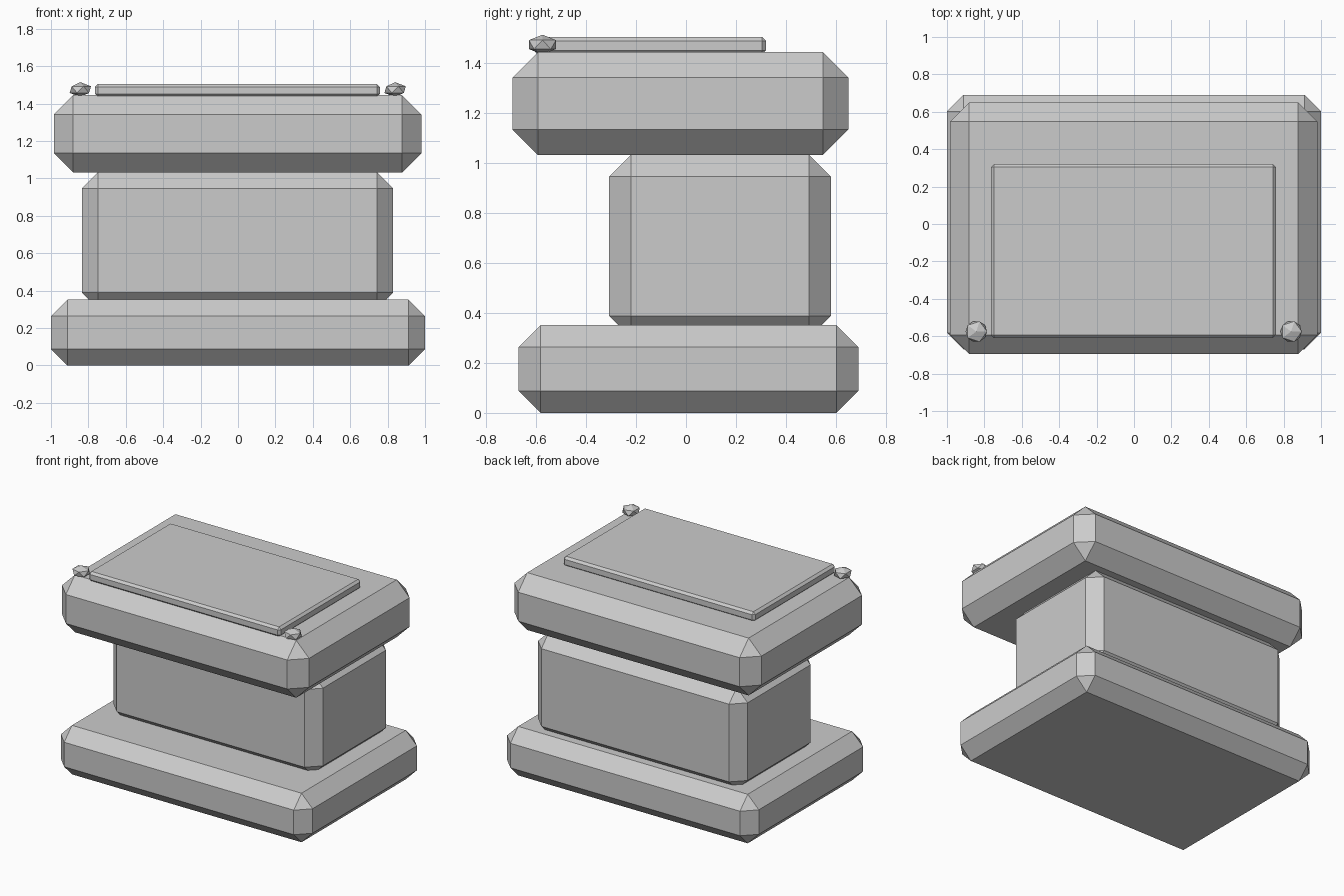
import bpy

cube = bpy.data.objects.get("Cube")
if cube:
    bpy.data.objects.remove(cube, do_unlink=True)

# Single stone colour
stone = bpy.data.materials.new("grey_stone")
stone.use_nodes = True
grey = (0.6, 0.6, 0.6, 1)
stone.diffuse_color = grey
stone.node_tree.nodes["Principled BSDF"].inputs["Base Color"].default_value = grey


def block(name, xs, ys, zs, chamfer):
    """Box between the given limits with single-segment chamfered edges."""
    spans = (xs, ys, zs)
    bpy.ops.mesh.primitive_cube_add(size=1, location=[(a + b) / 2 for a, b in spans])
    ob = bpy.context.object
    ob.name = name
    ob.scale = [b - a for a, b in spans]
    bpy.ops.object.transform_apply(location=False, rotation=False, scale=True)
    bevel = ob.modifiers.new("chamfer", 'BEVEL')
    bevel.width = chamfer
    bevel.segments = 1
    ob.data.materials.append(stone)


# Stacked slabs of the pedestal
block("base_slab", (-1, 1), (-0.67, 0.69), (0, 0.352), 0.088)
block("column", (-0.835, 0.83), (-0.308, 0.58), (0.302, 1.034), 0.087)
block("top_slab", (-0.983, 0.98), (-0.695, 0.65), (1.033, 1.445), 0.102)
block("top_plate", (-0.765, 0.758), (-0.61, 0.32), (1.436, 1.506), 0.016)

# Faceted studs on the front corners
for name, x in (("right_stud", -0.843), ("left_stud", 0.84)):
    bpy.ops.mesh.primitive_ico_sphere_add(subdivisions=1, radius=0.064, location=(x, -0.575, 1.475))
    stud = bpy.context.object
    stud.name = name
    stud.scale.z = 0.62
    stud.data.materials.append(stone)
